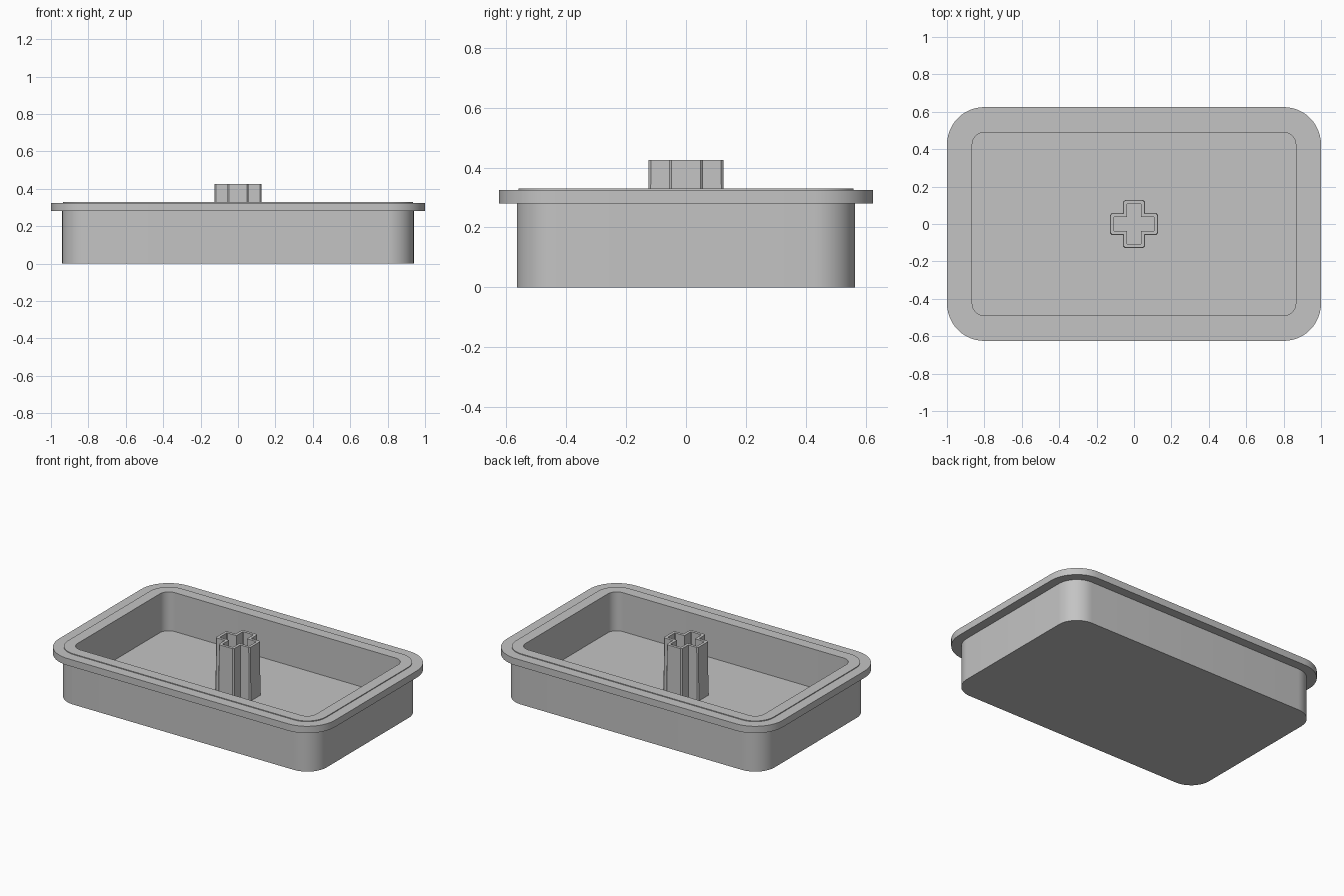
import bpy
import bmesh
from math import cos, sin, pi

cube = bpy.data.objects.get("Cube")
if cube:
    bpy.data.objects.remove(cube, do_unlink=True)

grey = bpy.data.materials.new("plain grey")
grey.use_nodes = True
colour = (0.55, 0.55, 0.55, 1)
grey.diffuse_color = colour
grey.node_tree.nodes["Principled BSDF"].inputs["Base Color"].default_value = colour

CORE_X, CORE_Y = 0.8, 0.425   # centres of the corner arcs
STEPS = 12


def rounded_rect(radius, z):
    """Ring at a constant distance from the core rectangle."""
    ring = []
    for i, (sx, sy) in enumerate([(1, 1), (-1, 1), (-1, -1), (1, -1)]):
        for s in range(STEPS + 1):
            a = (i + s / STEPS) * pi / 2
            ring.append((sx * CORE_X + radius * cos(a), sy * CORE_Y + radius * sin(a), z))
    return ring


def cross(reach, half, cut, z):
    """Plus-shaped ring with slightly cut outer corners."""
    arm = [(reach - cut, -half), (reach, cut - half), (reach, half - cut),
           (reach - cut, half), (half, half)]
    ring = []
    for _ in range(4):
        ring += [(x, y, z) for x, y in arm]
        arm = [(-y, x) for x, y in arm]
    return ring


def loft(name, rings, cap_start=True):
    """Skin a chain of rings and close its ends."""
    bm = bmesh.new()
    loops = [[bm.verts.new(p) for p in ring] for ring in rings]
    n = len(loops[0])
    for low, high in zip(loops, loops[1:]):
        for i in range(n):
            j = (i + 1) % n
            bm.faces.new((low[i], low[j], high[j], high[i]))
    if cap_start:
        bm.faces.new(loops[0][::-1])
    bm.faces.new(loops[-1])
    mesh = bpy.data.meshes.new(name)
    bm.to_mesh(mesh)
    bm.free()
    mesh.materials.append(grey)
    obj = bpy.data.objects.new(name, mesh)
    bpy.context.collection.objects.link(obj)
    bpy.ops.object.select_all(action='DESELECT')
    obj.select_set(True)
    bpy.context.view_layer.objects.active = obj
    bpy.ops.object.shade_smooth_by_angle(angle=pi / 6)
    return obj


# Tray: outer wall, flange, low raised lip, inner wall and floor
FLOOR = 0.075
profile = [(0.14, 0), (0.14, 0.28), (0.2, 0.28), (0.2, 0.325),
           (0.135, 0.325), (0.135, 0.33), (0.065, 0.33), (0.065, FLOOR)]
loft("tray", [rounded_rect(r, z) for r, z in profile])

# Hollow cross-shaped post standing on the floor
TOP = 0.425
loft("cross_post", [cross(0.128, 0.058, 0.008, FLOOR),
                    cross(0.125, 0.056, 0.008, TOP),
                    cross(0.107, 0.038, 0.003, TOP),
                    cross(0.107, 0.038, 0.003, FLOOR + 0.002)], cap_start=False)
